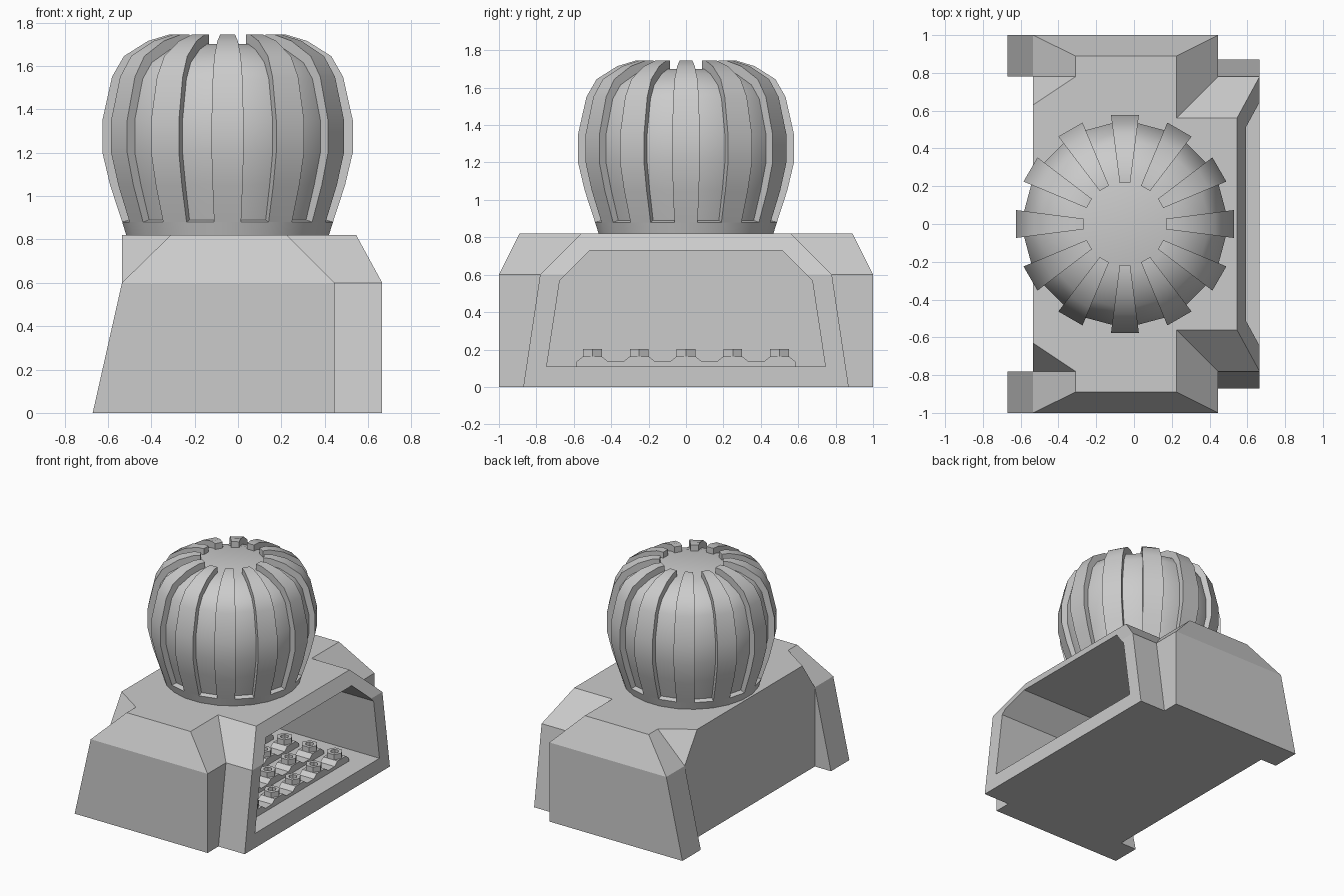
import bpy, bmesh, math

if "Cube" in bpy.data.objects:
    bpy.data.objects.remove(bpy.data.objects["Cube"])

DOME_X = -0.048
RIBS = 12
HALF = math.radians(7.3)      # half the angle a rib spans


def finish(name, bm, smooth=False):
    bmesh.ops.recalc_face_normals(bm, faces=bm.faces)
    mesh = bpy.data.meshes.new(name)
    bm.to_mesh(mesh)
    bm.free()
    obj = bpy.data.objects.new(name, mesh)
    bpy.context.collection.objects.link(obj)
    bpy.ops.object.select_all(action='DESELECT')
    bpy.context.view_layer.objects.active = obj
    obj.select_set(True)
    if smooth:
        bpy.ops.object.shade_smooth_by_angle(angle=math.radians(28))
    return obj


def bridge(bm, loop_a, loop_b, caps=False):
    n = len(loop_a)
    for i in range(n):
        j = (i + 1) % n
        bm.faces.new((loop_a[i], loop_a[j], loop_b[j], loop_b[i]))
    if caps:
        bm.faces.new(loop_a)
        bm.faces.new(loop_b)


def polar(r, a, z):
    return (DOME_X + r * math.cos(a), r * math.sin(a), z)


# Hollow base: one half by named corners, mirrored across y
points = {
    # end block
    'a0': (-.67, 1, 0), 'a1': (-.535, 1, .6), 'a2': (-.31, .89, .82),
    'b0': (.445, 1, 0), 'b1': (.445, 1, .6), 'b2': (.225, .89, .82),
    'c0': (-.67, .78, 0), 'c1': (-.535, .78, .6), 'c2': (-.31, .78, .82),
    # rear wall
    'd0': (-.535, .78, 0), 'd2': (-.535, .63, .82),
    'e0': (-.535, 0, 0), 'e2': (-.535, 0, .82),
    # frame around the opening
    'f0': (.445, .87, 0), 'f1': (.445, .78, .6), 'f2': (.225, .56, .82),
    'g0': (.665, .87, 0), 'g1': (.665, .78, .6), 'g2': (.545, .56, .82),
    'h0': (.665, 0, 0), 'h2': (.545, 0, .82),
    # opening and the cavity behind it
    'i0': (.665, .745, .11), 'i1': (.665, .675, .57), 'k': (.665, .645, .6),
    'i2': (.594, .515, .73), 'j0': (.665, 0, .11), 'j2': (.594, 0, .73),
    'l0': (-.45, .745, .11), 'l1': (-.45, .675, .57), 'l2': (-.45, .515, .73),
    'm0': (-.45, 0, .11), 'm2': (-.45, 0, .73),
}
faces = [
    'a0 b0 b1 a1', 'a1 b1 b2 a2', 'a0 a1 c1 c0', 'a1 a2 c2 c1', 'c0 c1 d0',
    'd0 c1 d2 e2 e0', 'c1 c2 d2', 'b0 f0 f1 b1', 'b1 f1 f2 b2',
    'f0 g0 g1 f1', 'f1 g1 g2 f2',
    'e2 d2 c2 a2 b2 f2 g2 h2', 'e0 d0 c0 a0 b0 f0 g0 h0',
    'g0 g1 k i1 i0 j0 h0', 'g1 g2 h2 j2 i2 k',
    'j0 i0 l0 m0', 'i0 i1 l1 l0', 'i1 k i2 l2 l1', 'i2 j2 m2 l2',
    'm0 l0 l1 l2 m2',
]
bm = bmesh.new()
for side in (1, -1):
    v = {n: bm.verts.new((x, y * side, z)) for n, (x, y, z) in points.items()}
    for f in faces:
        bm.faces.new([v[n] for n in f.split()])
bmesh.ops.remove_doubles(bm, verts=bm.verts, dist=0.0001)
finish('base_housing', bm)

# Dome core: lathe with a ledge ring at the bottom
core = [(.468, .81), (.49, .88), (.455, .89), (.502, 1.05), (.538, 1.2),
        (.538, 1.35), (.492, 1.54), (.44, 1.615), (.335, 1.675), (.25, 1.70)]
angles = []
for i in range(RIBS):
    a = i * math.tau / RIBS
    angles += [a - HALF, a + HALF]
bm = bmesh.new()
rings = [[bm.verts.new(polar(r, a, z)) for a in angles] for r, z in core]
for lower, upper in zip(rings, rings[1:]):
    bridge(bm, lower, upper)
bm.faces.new(rings[0])
bm.faces.new(rings[-1])
finish('dome_core', bm, smooth=True)

# Dome ribs: curved strips standing proud of the core
outer = [(.49, .88), (.546, 1.05), (.582, 1.2), (.582, 1.35), (.537, 1.55),
         (.482, 1.645), (.37, 1.715), (.27, 1.745), (.22, 1.745)]
inner = [(.22, 1.69), (.32, 1.655), (.42, 1.60), (.47, 1.53), (.515, 1.35),
         (.515, 1.2), (.48, 1.05), (.44, .88)]
bm = bmesh.new()
for i in range(RIBS):
    a = i * math.tau / RIBS
    sides = [[bm.verts.new(polar(r, a + s * HALF, z)) for r, z in outer + inner]
             for s in (-1, 1)]
    bridge(bm, sides[0], sides[1], caps=True)
finish('dome_ribs', bm, smooth=True)

# Floor strips with a raised pad under each bolt
rows = [0.04 + 0.21 * i for i in range(-2, 3)]
cols = [0.25 * i for i in range(-2, 3)]
profile = [(-.585, .1)]
for y in cols:
    profile += [(y - .085, .135), (y - .05, .163), (y + .05, .163), (y + .085, .135)]
profile.append((.585, .1))
bm = bmesh.new()
for x in rows:
    ends = [[bm.verts.new((x + dx, y, z)) for y, z in profile] for dx in (-.06, .06)]
    bridge(bm, ends[0], ends[1], caps=True)
finish('floor_strips', bm)

# Hollow hexagonal bolts
bm = bmesh.new()
for x in rows:
    for y in cols:
        loops = []
        for r, z in ((.058, .16), (.058, .203), (.03, .203), (.03, .17)):
            loops.append([bm.verts.new((x + r * math.cos(k * math.pi / 3),
                                        y + r * math.sin(k * math.pi / 3), z))
                          for k in range(6)])
        for lo, hi in zip(loops, loops[1:]):
            bridge(bm, lo, hi)
        bm.faces.new(loops[0])
        bm.faces.new(loops[-1])
finish('hex_bolts', bm)
